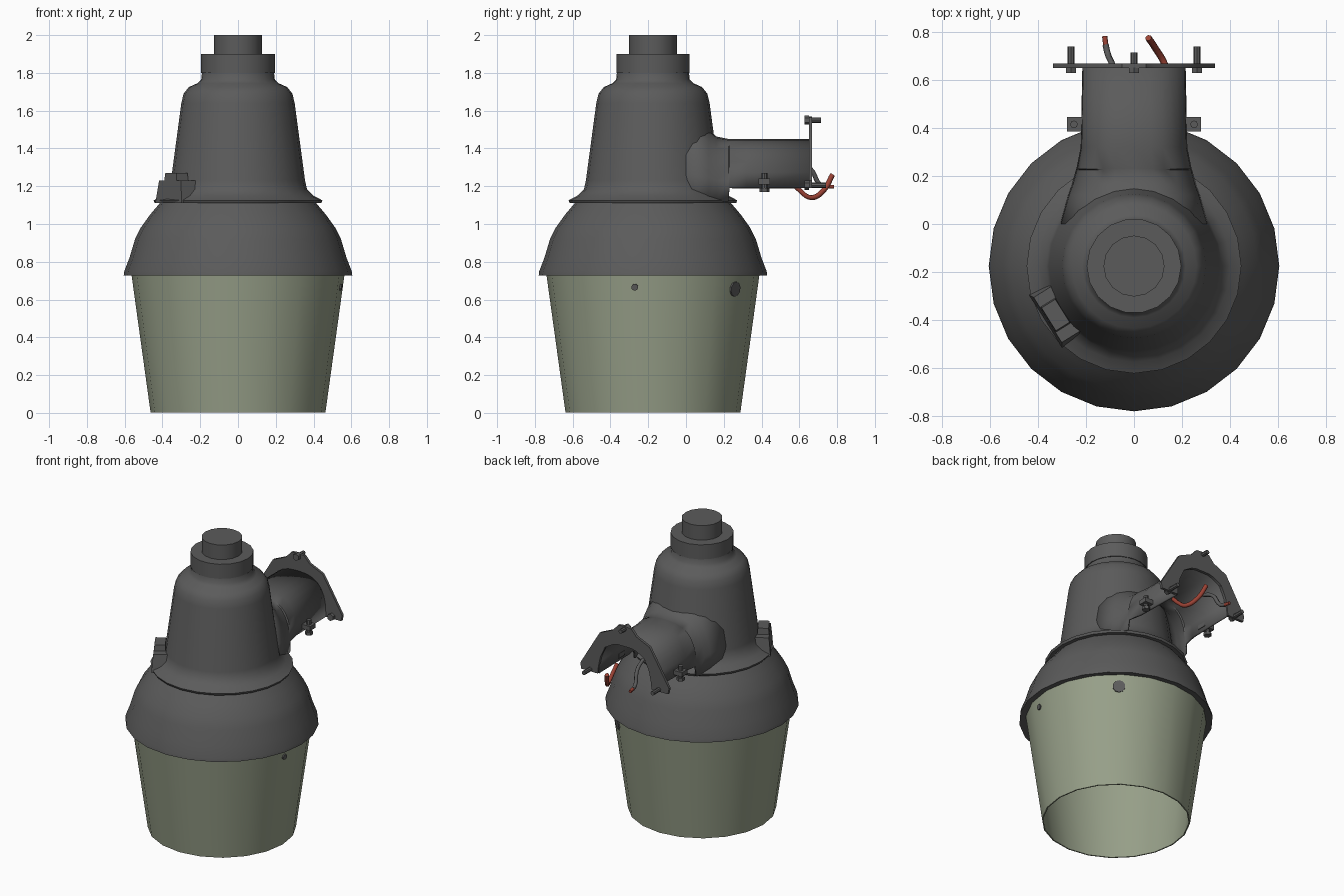
import bpy, bmesh, math
from mathutils import Vector, Matrix

if "Cube" in bpy.data.objects:
    bpy.data.objects.remove(bpy.data.objects["Cube"])

CY = -0.175  # lamp axis


def material(name, rgb):
    m = bpy.data.materials.new(name)
    m.diffuse_color = (*rgb, 1)
    m.use_nodes = True
    m.node_tree.nodes["Principled BSDF"].inputs["Base Color"].default_value = m.diffuse_color
    return m


GREY = material("dark grey metal", (0.105, 0.105, 0.105))
GLASS = material("pale green glass", (0.31, 0.35, 0.25))
RED = material("red wire", (0.33, 0.055, 0.035))


def finish(name, bm, mat, angle=35, normals=True):
    if normals:
        bmesh.ops.recalc_face_normals(bm, faces=bm.faces)
    me = bpy.data.meshes.new(name)
    bm.to_mesh(me)
    bm.free()
    me.materials.append(mat)
    ob = bpy.data.objects.new(name, me)
    bpy.context.collection.objects.link(ob)
    bpy.ops.object.select_all(action='DESELECT')
    ob.select_set(True)
    bpy.context.view_layer.objects.active = ob
    bpy.ops.object.shade_smooth_by_angle(angle=math.radians(angle))
    return ob


def lathe(name, profile, sides, mat, angle=40):
    """Revolve (radius, height) points about the lamp axis."""
    bm = bmesh.new()
    rings = []
    for r, z in profile:
        if r == 0:
            rings.append([bm.verts.new((0, CY, z))])
        else:
            rings.append([bm.verts.new((r * math.cos(math.tau * i / sides),
                                        CY + r * math.sin(math.tau * i / sides), z)) for i in range(sides)])
    for a, b in zip(rings, rings[1:]):
        for i in range(sides):
            j = (i + 1) % sides
            quad = [a[i % len(a)], a[j % len(a)], b[j % len(b)], b[i % len(b)]]
            bm.faces.new(list(dict.fromkeys(quad)))
    return finish(name, bm, mat, angle)


def rod(name, p, q, r, sides=8, mat=GREY):
    p, q = Vector(p), Vector(q)
    d = q - p
    bm = bmesh.new()
    m = Matrix.Translation((p + q) / 2) @ d.to_track_quat('Z', 'Y').to_matrix().to_4x4()
    bmesh.ops.create_cone(bm, cap_ends=True, segments=sides, radius1=r, radius2=r, depth=d.length, matrix=m)
    return finish(name, bm, mat)


def box(name, centre, size, turn=0, taper=1):
    bm = bmesh.new()
    bmesh.ops.create_cube(bm, size=1)
    for v in bm.verts:
        k = taper if v.co.z > 0 else 1
        v.co = Vector((v.co.x * size[0] * k, v.co.y * size[1] * k, v.co.z * size[2]))
    bmesh.ops.transform(bm, verts=bm.verts, matrix=Matrix.Translation(centre) @ Matrix.Rotation(turn, 4, 'Z'))
    return finish(name, bm, GREY)


def wire(name, pts, r, mat):
    cu = bpy.data.curves.new(name, 'CURVE')
    cu.dimensions = '3D'
    cu.bevel_depth, cu.bevel_resolution = r, 1
    cu.resolution_u, cu.use_fill_caps = 5, True
    sp = cu.splines.new('BEZIER')
    sp.bezier_points.add(len(pts) - 1)
    for bp, co in zip(sp.bezier_points, pts):
        bp.co = co
        bp.handle_left_type = bp.handle_right_type = 'AUTO'
    cu.materials.append(mat)
    bpy.context.collection.objects.link(bpy.data.objects.new(name, cu))


# Glass shade, open at the bottom
lathe("glass_shade", [(0.565, 0.74), (0.463, 0.003), (0.455, 0.003), (0.555, 0.74)], 20, GLASS)

# Dome with its underside
lathe("dome", [(0, 0.735), (0.56, 0.735), (0.605, 0.728), (0.602, 0.75), (0.575, 0.82), (0.545, 0.92),
               (0.515, 0.98), (0.465, 1.05), (0.41, 1.115), (0, 1.115)], 24, GREY)

# Upper housing with flange, shoulder and neck
lathe("housing", [(0, 1.11), (0.44, 1.11), (0.447, 1.125), (0.40, 1.15), (0.365, 1.185), (0.355, 1.23),
                  (0.30, 1.64), (0.288, 1.69), (0.26, 1.725), (0.215, 1.745), (0.195, 1.765),
                  (0.19, 1.81), (0, 1.81)], 24, GREY)
lathe("collar", [(0, 1.80), (0.197, 1.80), (0.197, 1.90), (0, 1.90)], 18, GREY)
lathe("top_cap", [(0, 1.89), (0.127, 1.89), (0.127, 2.0), (0, 2.0)], 16, GREY)

# Mounting arm: arched channel, open below, flaring into the housing
bm = bmesh.new()
rows = []
for y, w, top, low in [(0.0, 0.31, 1.58, 1.12), (0.12, 0.275, 1.50, 1.12), (0.16, 0.26, 1.463, 1.12),
                       (0.225, 0.242, 1.45, 1.12), (0.23, 0.24, 1.45, 1.19), (0.32, 0.222, 1.45, 1.19),
                       (0.66, 0.215, 1.45, 1.19)]:
    row = []
    for i in range(15):
        c, s = math.cos(math.pi * i / 14), math.sin(math.pi * i / 14)
        row.append(bm.verts.new((math.copysign(abs(c) ** 0.75, c) * w, y, low + (top - low) * abs(s) ** 0.75)))
    rows.append(row)
for a, b in zip(rows, rows[1:]):
    for i in range(14):
        bm.faces.new((a[i], a[i + 1], b[i + 1], b[i]))
for f in bm.faces:
    f.normal_update()
    if f.normal.dot(f.calc_center_median() - Vector((0, f.calc_center_median().y, 1.2))) < 0:
        f.normal_flip()
arm = finish("mounting_arm", bm, GREY, 50, normals=False)
solid = arm.modifiers.new("wall", 'SOLIDIFY')
solid.thickness, solid.offset = 0.015, -1

# Horseshoe mounting plate at the end of the arm
outer = [(0, 1.57), (0.05, 1.565), (0.09, 1.52), (0.19, 1.475), (0.26, 1.36), (0.338, 1.23), (0.33, 1.19)]
inner = [(0, 1.43), (0.05, 1.43), (0.09, 1.42), (0.15, 1.385), (0.185, 1.31), (0.20, 1.24), (0.205, 1.19)]
bm = bmesh.new()
for sx in (1, -1):
    vo = [bm.verts.new((sx * x, 0.65, z)) for x, z in outer]
    vi = [bm.verts.new((sx * x, 0.65, z)) for x, z in inner]
    for k in range(len(outer) - 1):
        bm.faces.new((vo[k], vo[k + 1], vi[k + 1], vi[k]))
bmesh.ops.remove_doubles(bm, verts=bm.verts, dist=0.0001)
ext = bmesh.ops.extrude_face_region(bm, geom=bm.faces[:])
bmesh.ops.translate(bm, vec=(0, 0.018, 0), verts=[v for v in ext["geom"] if isinstance(v, bmesh.types.BMVert)])
finish("mounting_plate", bm, GREY)

# Plate bolts
for n, x, z, end in [("top", 0, 1.55, 0.715), ("right", 0.262, 1.205, 0.74), ("left", -0.262, 1.205, 0.74)]:
    rod(n + "_plate_bolt", (x, 0.64, z), (x, end, z), 0.014)
    rod(n + "_plate_bolt_head", (x, 0.628, z), (x, 0.652, z), 0.024, 6)

# Clamp ears and vertical screws on both sides of the arm
for n, s in (("right", 1), ("left", -1)):
    box(n + "_clamp_ear", (s * 0.24, 0.415, 1.225), (0.08, 0.06, 0.03))
    rod(n + "_clamp_screw", (s * 0.25, 0.415, 1.17), (s * 0.25, 0.415, 1.27), 0.016)
    rod(n + "_clamp_screw_head", (s * 0.25, 0.415, 1.17), (s * 0.25, 0.415, 1.19), 0.026, 6)

# Side box with latch on the flange
a = math.radians(212)
box("latch_base", (0.36 * math.cos(a), CY + 0.36 * math.sin(a), 1.17), (0.15, 0.26, 0.12), a, 0.85)
box("latch", (0.385 * math.cos(a), CY + 0.385 * math.sin(a), 1.245), (0.075, 0.125, 0.05), a, 0.9)

# Wires leaving the arm
wire("red_supply_wire", [(0.14, 0.55, 1.23), (0.14, 0.60, 1.18), (0.13, 0.66, 1.14), (0.09, 0.73, 1.18),
                         (0.06, 0.775, 1.26)], 0.014, RED)
wire("grey_supply_wire", [(-0.08, 0.58, 1.33), (-0.09, 0.66, 1.29), (-0.11, 0.71, 1.21), (-0.118, 0.745, 1.20)],
     0.013, GREY)
wire("grey_wire_tip", [(-0.117, 0.74, 1.20), (-0.122, 0.782, 1.197)], 0.011, RED)

# Grey spots on the shade
for n, deg, z, r in [("large", 52, 0.655, 0.04), ("small", -10, 0.665, 0.018)]:
    t = math.radians(deg)
    d = Vector((math.cos(t), math.sin(t), -0.14)).normalized()
    rr = 0.463 + 0.102 * z / 0.737
    p = Vector((rr * math.cos(t), CY + rr * math.sin(t), z))
    rod(n + "_shade_spot", p - d * 0.006, p + d * 0.003, r, 10)
